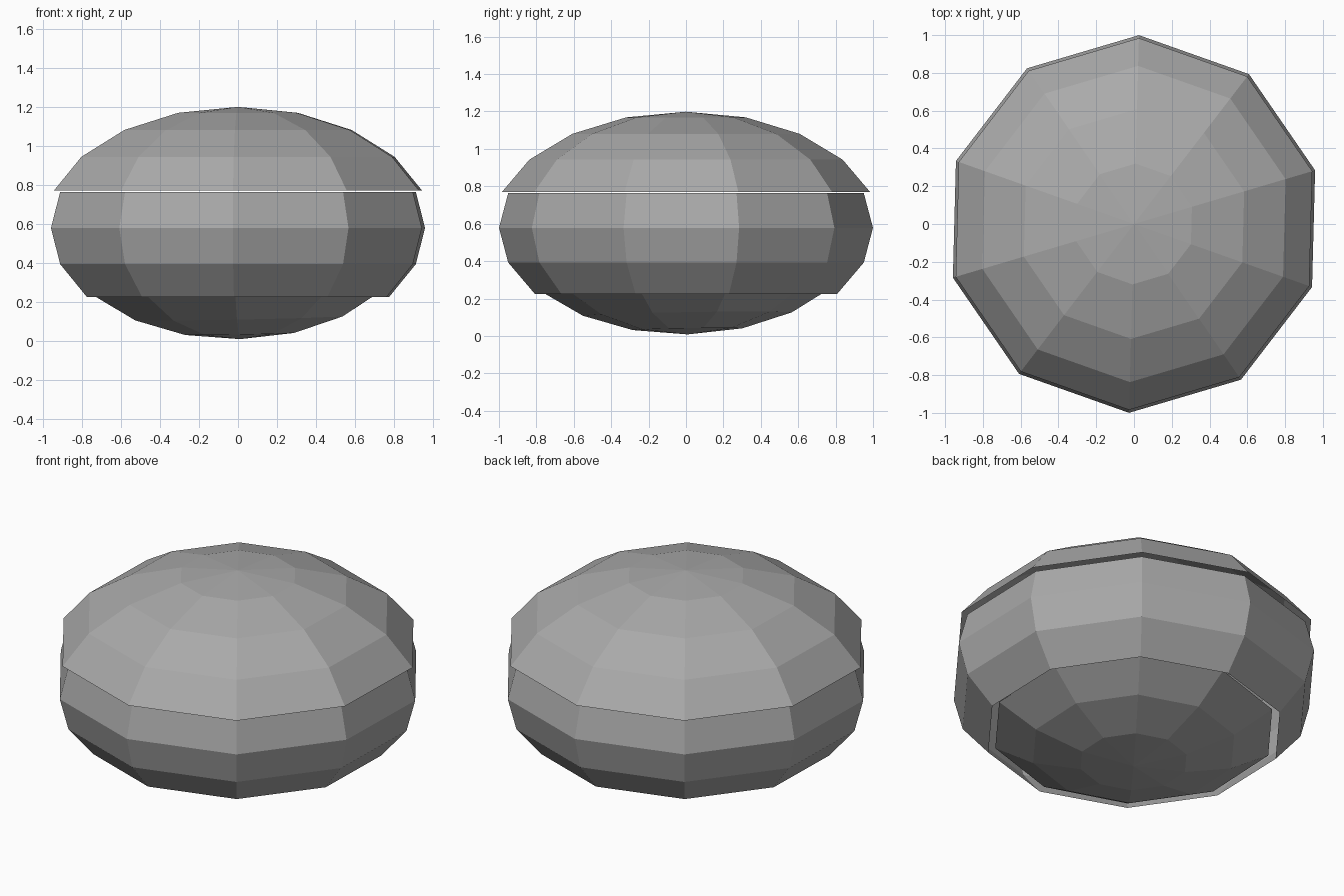
import bpy
import bmesh
from math import sin, cos, radians

cube = bpy.data.objects.get("Cube")
if cube:
    bpy.data.objects.remove(cube, do_unlink=True)

SIDES = 10
STEP = 18          # degrees of latitude between rings
TURN = -1.5        # slight twist of the whole shell
CENTRE = 0.578
FLATTEN = 0.6

grey = bpy.data.materials.new("shell grey")
grey.use_nodes = True
colour = (0.4, 0.4, 0.4, 1)
grey.diffuse_color = colour
grey.node_tree.nodes["Principled BSDF"].inputs["Base Color"].default_value = colour


def shell_part(name, first, last, size, tilt=(0, 0)):
    """Open slice of a flattened faceted ball, between two ring numbers."""
    bm = bmesh.new()
    rings = []
    for k in range(first, last + 1):
        lat = radians(k * STEP)
        r, z = size * cos(lat), size * FLATTEN * sin(lat)
        if abs(k) == 5:                       # pole
            rings.append([bm.verts.new((0, 0, z))] * SIDES)
        else:
            angles = [radians(90 + TURN + i * 360 / SIDES) for i in range(SIDES)]
            rings.append([bm.verts.new((r * cos(a), r * sin(a), z)) for a in angles])
    for low, high in zip(rings, rings[1:]):
        for i in range(SIDES):
            j = (i + 1) % SIDES
            corners = dict.fromkeys((low[i], low[j], high[j], high[i]))
            bm.faces.new(list(corners))
    mesh = bpy.data.meshes.new(name)
    bm.to_mesh(mesh)
    bm.free()
    mesh.materials.append(grey)
    part = bpy.data.objects.new(name, mesh)
    part.location.z = CENTRE
    part.rotation_euler = (radians(tilt[0]), radians(tilt[1]), 0)
    bpy.context.collection.objects.link(part)
    return part


# Overhanging lid, middle band, and the slightly tilted base tucked inside it
shell_part("upper_dome", 1, 5, 1.035)
shell_part("middle_band", -2, 1, 1.0)
shell_part("lower_bowl", -5, -2, 0.95, tilt=(0.9, -1.1))
